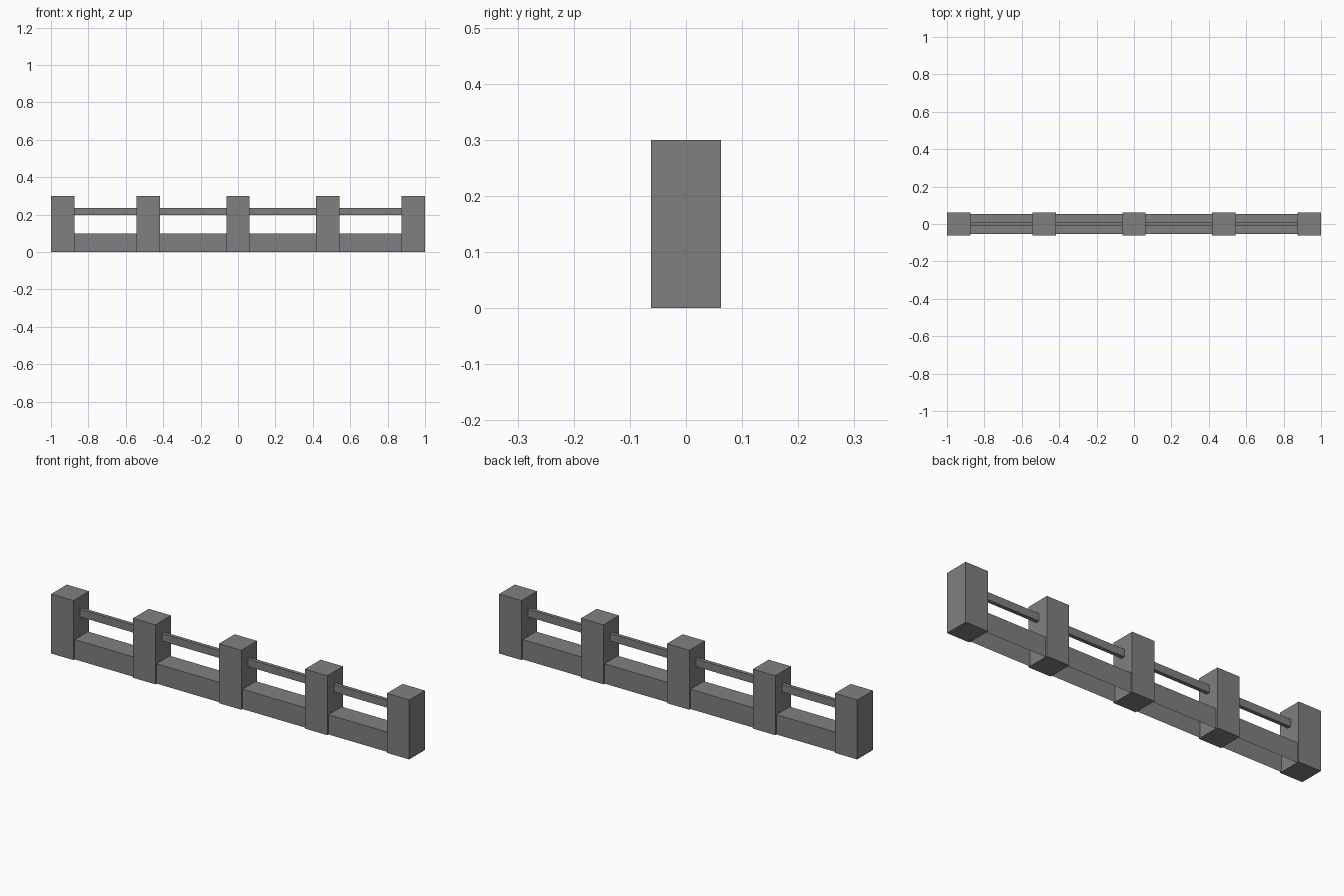
import bpy, bmesh

if "Cube" in bpy.data.objects:
    bpy.data.objects.remove(bpy.data.objects["Cube"])

stone = bpy.data.materials.new("grey stone")
stone.diffuse_color = (0.216, 0.216, 0.216, 1)
stone.use_nodes = True
stone.node_tree.nodes["Principled BSDF"].inputs["Base Color"].default_value = stone.diffuse_color


def box(name, x0, x1, half_y, z0, z1, open_dirs=()):
    """Axis-aligned box; faces whose normal is in open_dirs are left out."""
    bm = bmesh.new()
    bmesh.ops.create_cube(bm, size=1)
    for v in bm.verts:
        v.co = (x0 if v.co.x < 0 else x1,
                half_y * (-1 if v.co.y < 0 else 1),
                z0 if v.co.z < 0 else z1)
    bm.normal_update()
    gone = [f for f in bm.faces
            if any(round(f.normal[a]) == s for a, s in open_dirs)]
    bmesh.ops.delete(bm, geom=gone, context='FACES')
    mesh = bpy.data.meshes.new(name)
    bm.to_mesh(mesh)
    bm.free()
    mesh.materials.append(stone)
    obj = bpy.data.objects.new(name, mesh)
    bpy.context.collection.objects.link(obj)
    return obj


W = 0.0625                                   # half width of a post
centres = [-0.9375, -0.48, 0.0, 0.48, 0.9375]

# Posts
for i, x in enumerate(centres):
    box(f"post_{i + 1}", x - W, x + W, W, 0, 0.3)

# Low wall (open underneath) and thin rail in each bay
ends = [(0, -1), (0, 1)]
for i, (a, b) in enumerate(zip(centres, centres[1:])):
    box(f"low_wall_{i + 1}", a + W, b - W, 0.053, 0, 0.1, ends + [(2, -1)])
    box(f"rail_{i + 1}", a + W, b - W, 0.0095, 0.198, 0.236, ends)
